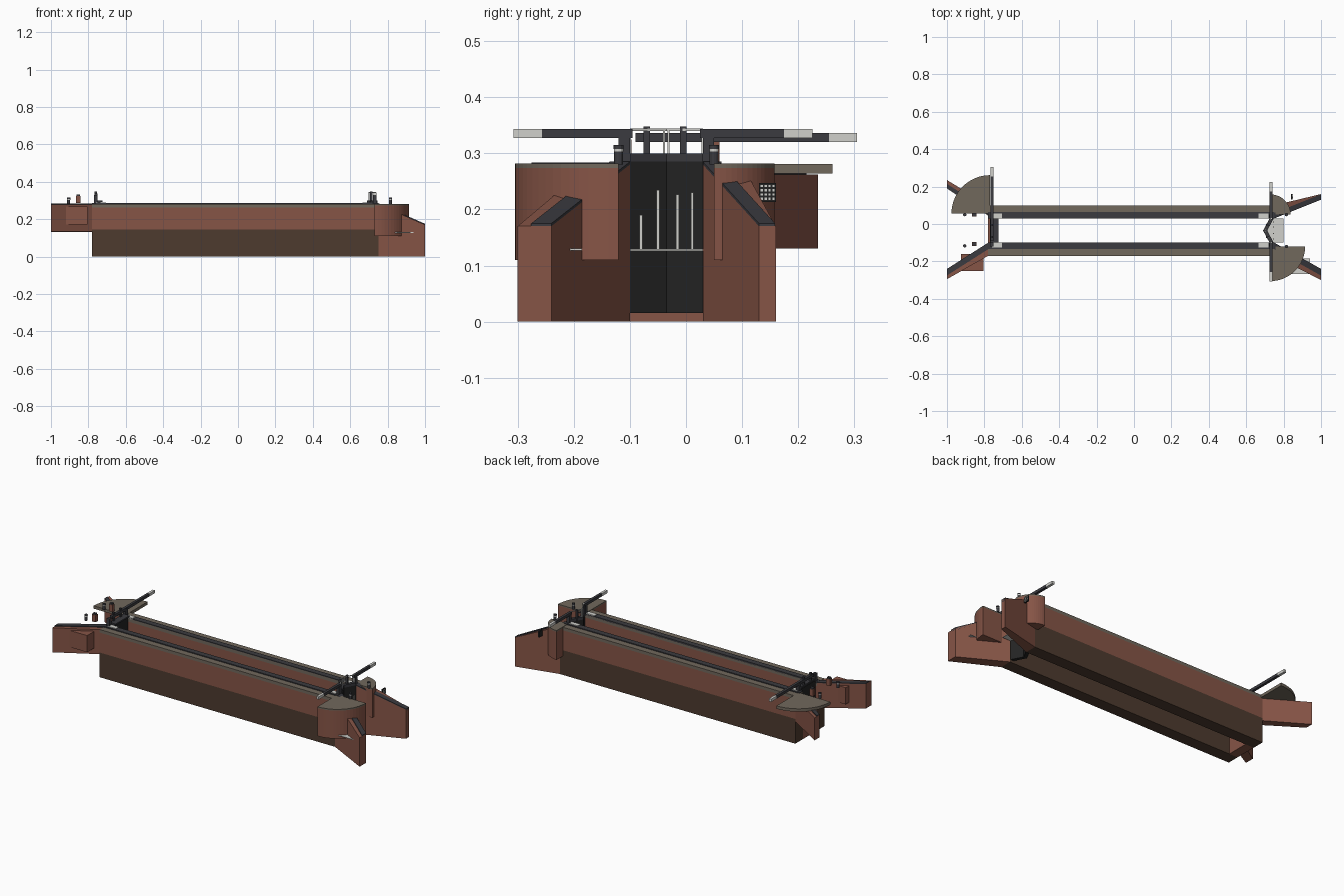
import bpy, bmesh, math

cube = bpy.data.objects.get("Cube")
if cube:
    bpy.data.objects.remove(cube, do_unlink=True)


def material(name, r, g, b):
    m = bpy.data.materials.new(name)
    m.use_nodes = True
    m.diffuse_color = (r, g, b, 1)
    m.node_tree.nodes["Principled BSDF"].inputs["Base Color"].default_value = (r, g, b, 1)
    return m


BRICK = material("brick", .24, .09, .062)
WET = material("wet_brick", .075, .043, .028)
STONE = material("stone", .165, .138, .107)
COPING = material("dark_coping", .043, .043, .05)
BLACK = material("black_timber", .017, .017, .017)
WHITE = material("white_paint", .63, .63, .6)


def prism(name, plan, z0, tops, mat):
    """Extrude a plan polygon from z0 to one height or one height per corner."""
    n = len(plan)
    if not isinstance(tops, (list, tuple)):
        tops = [tops] * n
    bases = z0 if isinstance(z0, (list, tuple)) else [z0] * n
    bm = bmesh.new()
    low = [bm.verts.new((x, y, z)) for (x, y), z in zip(plan, bases)]
    high = [bm.verts.new((x, y, z)) for (x, y), z in zip(plan, tops)]
    bm.faces.new(low)
    bm.faces.new(high)
    for i in range(n):
        j = (i + 1) % n
        bm.faces.new((low[i], low[j], high[j], high[i]))
    bmesh.ops.recalc_face_normals(bm, faces=bm.faces)
    mesh = bpy.data.meshes.new(name)
    bm.to_mesh(mesh)
    bm.free()
    mesh.materials.append(mat)
    ob = bpy.data.objects.new(name, mesh)
    bpy.context.collection.objects.link(ob)
    return ob


def box(name, x0, x1, y0, y1, z0, z1, mat):
    return prism(name, [(x0, y0), (x1, y0), (x1, y1), (x0, y1)], z0, z1, mat)


def quarter(name, cx, cy, r, start, z0, z1, mat):
    arc = [math.radians(start + 90 * i / 16) for i in range(17)]
    plan = [(cx, cy)] + [(cx + r * math.cos(a), cy + r * math.sin(a)) for a in arc]
    return prism(name, plan, z0, z1, mat)


def post(name, x, y, r, z0, z1, mat, sides=12):
    plan = [(x + r * math.cos(math.tau * i / sides), y + r * math.sin(math.tau * i / sides))
            for i in range(sides)]
    return prism(name, plan, z0, z1, mat)


MID = -.035            # centre line of the chamber
HALF = .065            # half of the chamber width
X0, X1 = -.78, .75     # ends of the chamber walls

# Chamber walls with a wet lower half and two strips of coping
for side, s in (("right", -1), ("left", 1)):
    def across(d):
        return sorted((MID + s * HALF, MID + s * (HALF + d)))
    a, b = across(.07)
    box(side + "_wall_lower", X0, X1, a, b, 0, .145, WET)
    box(side + "_wall_upper", X0, X1, a, b, .145, .262, BRICK)
    box(side + "_wall_stone", X0, X1, a, b, .262, .28, STONE)
    a, b = across(.033)
    box(side + "_wall_coping", X0, X1, a, b, .26, .285, COPING)
    for x in (-.73, .695):
        a, b = across(.026)
        box(side + "_white_pad", x - .03, x + .025, a, b, .28, .289, WHITE)


# Splayed wing walls, each with coping along the inner edge
def wing(name, xa, xb, inner, outer, z0, za, zb, width):
    (ia, ib), (oa, ob) = inner, outer
    prism(name, [(xa, ia), (xb, ib), (xb, ob), (xa, oa)], z0, [za, zb, zb, za], BRICK)
    strip = [(xa, ia), (xb, ib), (xb, ib + width), (xa, ia + width)]
    prism(name + "_coping", strip, [za - .012, zb - .012] * 1 + [zb - .012, za - .012],
          [za + .005, zb + .005, zb + .005, za + .005], COPING)


wing("lower_right_wing", X1, 1, (-.10, -.24), (-.17, -.30), 0, .28, .17, -.036)
wing("lower_left_wing", X1, 1, (.03, .13), (.10, .16), 0, .28, .17, .029)
wing("upper_right_wing", X0, -1, (-.10, -.24), (-.17, -.295), .135, .279, .279, -.035)
wing("upper_left_wing", X0, -1, (.045, .19), (.10, .235), .13, .262, .262, .025)

# Rounded beam platforms
for name, cx, cy, r, start, z0 in (("lower_right", .73, -.12, .185, 270, .11),
                                   ("lower_left", .73, .05, .108, 0, .11)):
    quarter(name + "_round_wall", cx, cy, r, start, z0, .274, BRICK)
    quarter(name + "_round_top", cx, cy, r, start, .274, .282, STONE)
quarter("upper_left_round_slab", -.77, .055, .206, 90, .264, .281, STONE)
box("upper_right_platform", -.925, -.805, -.25, -.16, .17, .268, BRICK)

# Upper sill and single gate
box("upper_sill", X0, -.725, MID - HALF, MID + HALF, 0, .14, BRICK)
box("upper_gate", -.77, -.735, MID - HALF, MID + HALF, .14, .292, BLACK)
box("upper_gate_walkway", -.765, -.725, MID - HALF, MID + HALF, .292, .3, COPING)

# Lower mitre gates pointing upstream
for s in (-1, 1):
    heel = MID + s * HALF
    plan = [(.725, heel), (.69, MID), (.712, MID), (.747, heel)]
    prism("mitre_gate", plan, .015, .285, BLACK)
    prism("mitre_gate_cap", plan, .285, .3, COPING)
    for x, y in ((.735, heel), (.7, MID + s * .004)):
        box("rail_post", x - .003, x + .003, y - .002, y + .002, .28, .343, WHITE)
    prism("hand_rail", [(.732, heel), (.698, MID), (.703, MID), (.737, heel)], .34, .344, WHITE)


# Balance beams with white ends
def beam(name, x, y0, y1, tip, z0, z1):
    t = .0075
    m = y1 - tip if y1 > y0 else y1 + tip
    box(name, x - t, x + t, min(y0, m), max(y0, m), z0, z1, COPING)
    box(name + "_end", x - t, x + t, min(m, y1), max(m, y1), z0, z1, WHITE)


beam("lower_right_beam", .732, -.095, -.307, .05, .327, .343)
beam("lower_left_beam", .732, .025, .225, .05, .327, .343)
beam("upper_beam", -.76, -.09, .305, .05, .32, .336)

# Heel posts and paddle gear
for x, y in ((.732, -.11), (.732, .04), (-.76, -.11), (-.76, .04)):
    box("heel_post", x - .009, x + .009, y - .01, y + .01, .27, .33, COPING)
for x in (-.76, .712):
    for y in (-.07, -.005):
        box("paddle_gear", x - .006, x + .006, y - .006, y + .006, .285, .348, COPING)

# Bollards with a white band, and brick paddle stands
for x, y in ((-.905, -.117), (-.905, .05), (.815, -.12), (.815, .05)):
    post("bollard", x, y, .008, .28, .303, COPING)
    post("bollard_band", x, y, .0083, .303, .308, WHITE)
    post("bollard_cap", x, y, .009, .308, .315, COPING)
for y in (-.107, .05):
    box("paddle_stand", -.867, -.843, y - .01, y + .01, .285, .325, BRICK)
    box("paddle_stand_cap", -.864, -.846, y - .008, y + .008, .325, .333, COPING)

# Water below the gates with leaking jets
prism("foam_sheet", [(.705, MID), (.74, MID - HALF), (.8, MID - HALF),
                     (.8, MID + HALF), (.74, MID + HALF)], .126, .129, WHITE)
for y, top in ((-.08, .19), (-.05, .235), (-.015, .227), (.011, .23)):
    box("water_jet", .744, .749, y - .0025, y + .0025, .127, top, WHITE)
box("side_foam", .84, .94, -.268, -.185, .127, .13, WHITE)
box("drain_cover", .885, .893, -.195, -.185, .13, .165, COPING)

# Notice board with a grid of small white squares
box("notice_board", .84, .848, .13, .16, .213, .247, BLACK)
for i in range(4):
    for j in range(4):
        y, z = .133 + i * .007, .217 + j * .0075
        box("notice_square", .847, .8495, y, y + .004, z, z + .004, WHITE)
